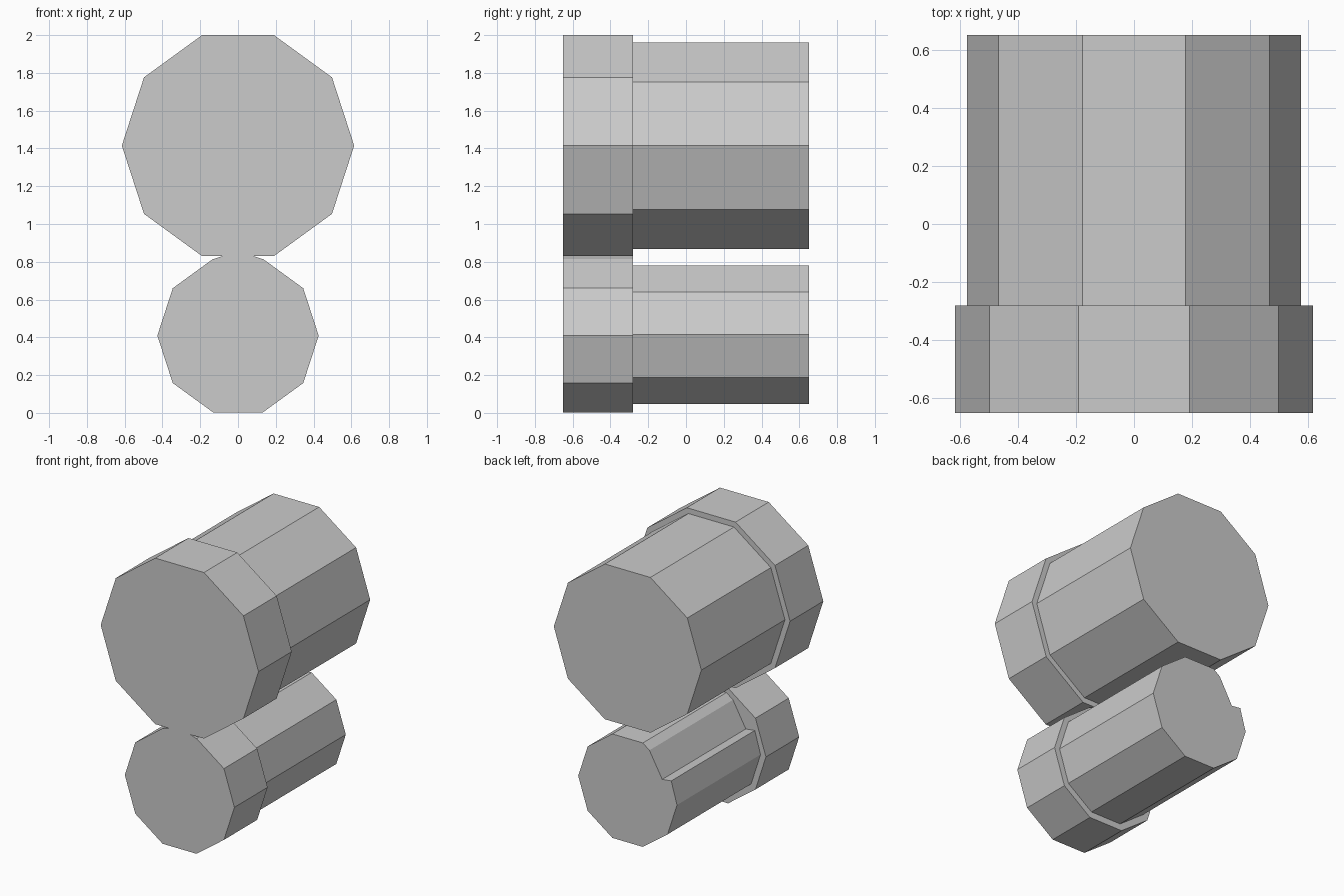
import bpy, bmesh
from math import cos, sin, radians

if "Cube" in bpy.data.objects:
    bpy.data.objects.remove(bpy.data.objects["Cube"])


def decagon(radius):
    return [(radius * cos(radians(36 * i)), radius * sin(radians(36 * i))) for i in range(10)]


def prism(name, profile, z, y0, y1):
    """Extrude an x/z profile along y."""
    bm = bmesh.new()
    face = bm.faces.new([bm.verts.new((px, y0, pz + z)) for px, pz in profile])
    out = bmesh.ops.extrude_face_region(bm, geom=[face], use_keep_orig=True)
    verts = [g for g in out["geom"] if isinstance(g, bmesh.types.BMVert)]
    bmesh.ops.translate(bm, verts=verts, vec=(0, y1 - y0, 0))
    bmesh.ops.recalc_face_normals(bm, faces=bm.faces)
    mesh = bpy.data.meshes.new(name)
    bm.to_mesh(mesh)
    bm.free()
    obj = bpy.data.objects.new(name, mesh)
    bpy.context.collection.objects.link(obj)
    return obj


FRONT, STEP, BACK = -0.65, -0.28, 0.65

# Large upper barrel with wider front rim
prism("upper_rim", decagon(0.615), 1.415, FRONT, STEP)
prism("upper_barrel", decagon(0.575), 1.415, STEP, BACK)

# Small lower barrel, with a shallow groove along its upper left corner
prism("lower_rim", decagon(0.427), 0.409, FRONT, STEP)
body = decagon(0.385)
body[4:5] = [(-0.17, 0.328), (-0.27, 0.15), (-0.34, 0.158)]
body[3:4] = [body[3]]
prism("lower_barrel", body, 0.414, STEP, BACK)

# Thin bridge joining the rims
prism("rim_bridge", [(-0.13, 0), (0.13, 0), (0.08, 0.017), (-0.08, 0.017)], 0.814, FRONT, STEP)
